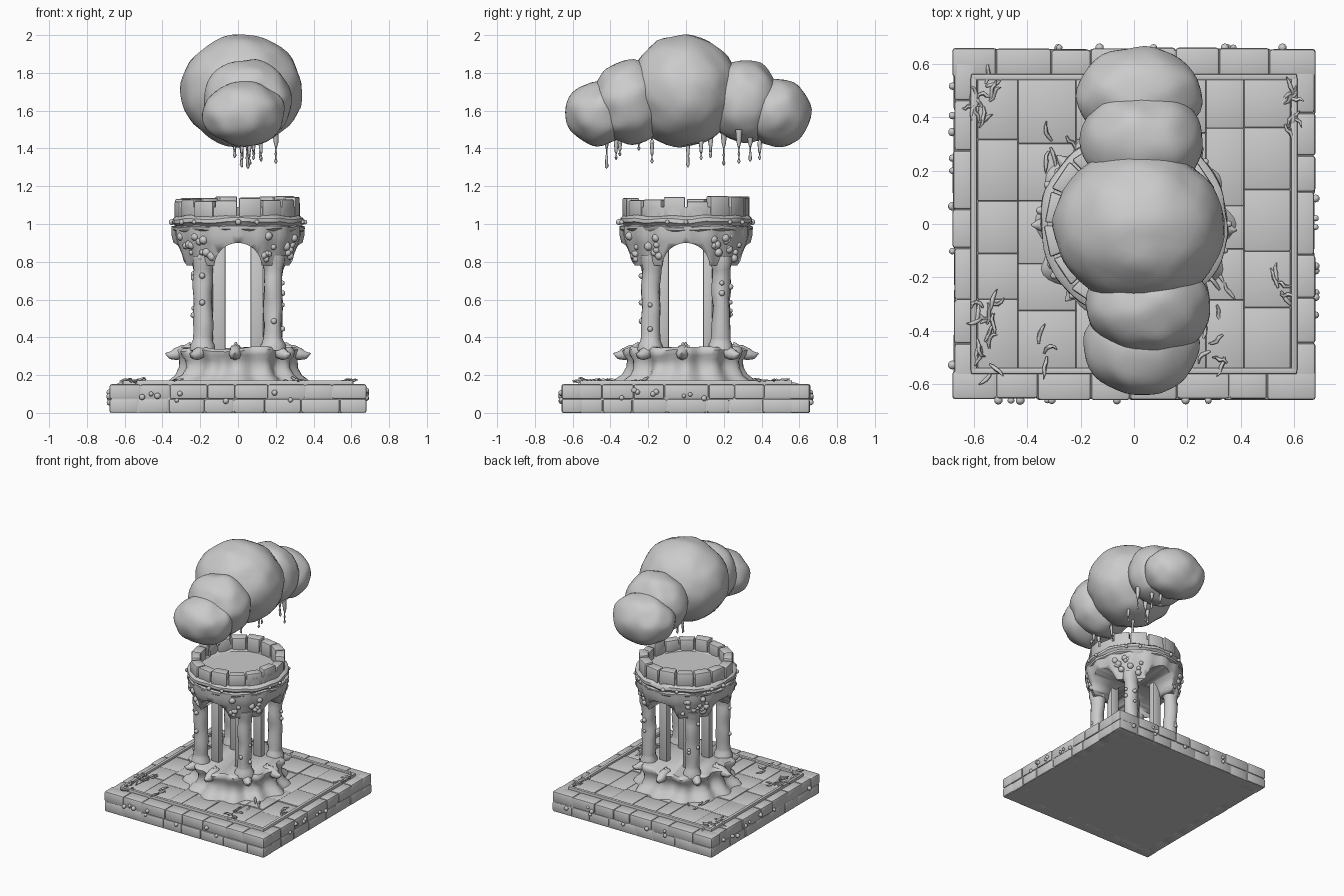
import bpy, bmesh, math, random
from mathutils import Vector, Matrix, noise

random.seed(4)
cube = bpy.data.objects.get("Cube")
if cube:
    bpy.data.objects.remove(cube)

stone = bpy.data.materials.new("pale_grey_stone")
stone.use_nodes = True
GREY = (0.6, 0.6, 0.6, 1)
stone.diffuse_color = GREY
stone.node_tree.nodes["Principled BSDF"].inputs["Base Color"].default_value = GREY


def finish(name, bm, smooth=35, rough=0.0):
    """Turn a bmesh into a shaded object, with optional weathering."""
    if rough:
        for v in bm.verts:
            v.co += noise.noise_vector(v.co * 9) * rough
    bmesh.ops.recalc_face_normals(bm, faces=bm.faces)
    mesh = bpy.data.meshes.new(name)
    bm.to_mesh(mesh)
    bm.free()
    mesh.materials.append(stone)
    ob = bpy.data.objects.new(name, mesh)
    bpy.context.collection.objects.link(ob)
    bpy.ops.object.select_all(action='DESELECT')
    ob.select_set(True)
    bpy.context.view_layer.objects.active = ob
    bpy.ops.object.shade_smooth_by_angle(angle=math.radians(smooth))
    return ob


def add_box(bm, lo, hi, bevel=0.0, turn=None):
    lo, hi = Vector(lo), Vector(hi)
    m = Matrix.Translation((lo + hi) / 2) @ Matrix.Diagonal((*(hi - lo), 1))
    made = bmesh.ops.create_cube(bm, size=1, matrix=(turn or Matrix()) @ m)
    if bevel:
        edges = {e for v in made["verts"] for e in v.link_edges}
        bmesh.ops.bevel(bm, geom=list(edges), offset=bevel, segments=2,
                        profile=0.5, affect='EDGES')


def add_lathe(bm, profile, sides=48, wave=lambda a, z: 1.0):
    """Revolve (radius, height) points; wave scales the radius by angle."""
    rings = []
    for r, z in profile:
        ring = []
        for i in range(sides):
            a = math.tau * i / sides
            k = r * wave(a, z)
            ring.append(bm.verts.new((k * math.cos(a), k * math.sin(a), z)))
        rings.append(ring)
    for low, high in zip(rings, rings[1:]):
        for i in range(sides):
            j = (i + 1) % sides
            bm.faces.new((low[i], low[j], high[j], high[i]))
    bm.faces.new(rings[0][::-1])
    bm.faces.new(rings[-1])


def add_tube(bm, points, radii, sides=6):
    """Tapered tube through points."""
    rings = []
    for i, p in enumerate(points):
        d = (points[min(i + 1, len(points) - 1)] - points[max(i - 1, 0)])
        q = d.to_track_quat('Z', 'Y')
        rings.append([bm.verts.new(p + q @ Vector((
            radii[i] * math.cos(math.tau * k / sides),
            radii[i] * math.sin(math.tau * k / sides), 0))) for k in range(sides)])
    for a, b in zip(rings, rings[1:]):
        for k in range(sides):
            n = (k + 1) % sides
            bm.faces.new((a[k], a[n], b[n], b[k]))
    bm.faces.new(rings[0][::-1])
    bm.faces.new(rings[-1])


def splits(lo, hi, step):
    """Uneven joint positions along a run of stones."""
    n = round((hi - lo) / step)
    mid = [lo + (hi - lo) * (i + random.uniform(-.2, .2)) / n for i in range(1, n)]
    return [lo] + mid + [hi]


HX, HY = 0.68, 0.66

# Slab: plain core with two courses of rounded edge stones
bm = bmesh.new()
add_box(bm, (-HX + .01, -HY + .01, 0), (HX - .01, HY - .01, .145))
finish("slab_core", bm)
bm = bmesh.new()
for z0, z1 in ((0, .075), (.073, .152)):
    for s in (-1, 1):
        xs = splits(-HX, HX, .18)
        for a, b in zip(xs, xs[1:]):
            y = sorted((s * (HY - .11), s * (HY - random.uniform(0, .008))))
            add_box(bm, (a, y[0], z0), (b, y[1], z1), .011)
        ys = splits(-HY + .05, HY - .05, .18)
        for a, b in zip(ys, ys[1:]):
            x = sorted((s * (HX - .09), s * (HX - random.uniform(0, .008))))
            add_box(bm, (x[0], a, z0), (x[1], b, z1), .011)
finish("slab_edge_stones", bm)

# Floor: paving stones inside a thin raised lip
bm = bmesh.new()
FX, FY = .585, .54
xs = splits(-FX, FX, .16)
for a, b in zip(xs, xs[1:]):
    ys = splits(-FY, FY, .2)
    for c, d in zip(ys, ys[1:]):
        add_box(bm, (a, c, .13), (b, d, .158 + random.uniform(0, .006)), .005)
finish("paving_stones", bm)
bm = bmesh.new()
for s in (-1, 1):
    add_box(bm, (-.61, s * .55 - .012, .13), (.61, s * .55 + .012, .172), .006)
    add_box(bm, (s * .6 - .012, -.55, .13), (s * .6 + .012, .55, .172), .006)
finish("floor_lip", bm)

# Plinth: waisted drum with root-like buttresses
bm = bmesh.new()
add_lathe(bm, [(.365, .15), (.345, .18), (.315, .2), (.295, .24), (.295, .28),
               (.315, .305), (.32, .33), (.305, .345)], 96,
          lambda a, z: 1 + .055 * math.cos(12 * a) + .02 * math.cos(5 * a + 1))
finish("plinth", bm, 50, .012)

# Pointed leaves curling out of the plinth rim
bm = bmesh.new()
for i in range(8):
    a = math.tau * i / 8 + random.uniform(-.08, .08)
    out = Vector((math.cos(a), math.sin(a), 0))
    add_tube(bm, [out * r + Vector((0, 0, z)) for r, z in
                  ((.24, .335), (.29, .325), (.33, .31), (.36, .305), (.385, .315))],
             [.03, .035, .032, .02, .003], 8)
    add_tube(bm, [out * r + Vector((0, 0, z)) for r, z in
                  ((.27, .32), (.265, .35), (.255, .375))], [.03, .018, .003], 8)
finish("plinth_leaves", bm, 50)

# Columns: four outer shafts with slim inner pillars
for sx, sy, name in ((1, -1, "front_left"), (-1, -1, "front_right"),
                     (1, 1, "back_left"), (-1, 1, "back_right")):
    bm = bmesh.new()
    add_lathe(bm, [(.066, .33), (.062, .36), (.052, .38)]
              + [(.05, .4 + .04 * i) for i in range(10)] + [(.058, .79), (.06, .83)], 16)
    bmesh.ops.translate(bm, verts=bm.verts, vec=(sx * .185, sy * .185, 0))
    finish(name + "_column", bm, 40, .012)
    bm = bmesh.new()
    add_box(bm, (-.034, -.024, .33), (.034, .024, .9), .008,
            Matrix.Translation((sx * .1, sy * .115, 0)))
    finish(name + "_inner_pillar", bm)

# Arcade: flared drum with crossing arches cut through
bm = bmesh.new()
add_lathe(bm, [(.295, .78), (.305, .8), (.315, .85), (.335, .9), (.345, .94), (.345, .99)], 64,
          lambda a, z: 1 + .02 * math.cos(16 * a))
arcade = finish("arcade", bm, 40)
cutters = []
for turn in (0, math.pi / 2):
    bm = bmesh.new()
    bmesh.ops.create_cone(bm, cap_ends=True, segments=32, radius1=.125, radius2=.125, depth=1,
                          matrix=Matrix.Rotation(turn, 4, 'Z') @ Matrix.Translation((0, 0, .775))
                          @ Matrix.Rotation(math.pi / 2, 4, 'X'))
    cutter = finish("arch_cutter", bm)
    cutter.hide_render = True
    mod = arcade.modifiers.new("arch", 'BOOLEAN')
    mod.operation, mod.solver, mod.object = 'DIFFERENCE', 'EXACT', cutter
    cutters.append(cutter)
bpy.context.view_layer.update()
cut = bpy.data.meshes.new_from_object(arcade.evaluated_get(bpy.context.evaluated_depsgraph_get()))
arcade.modifiers.clear()
arcade.data = cut
for c in cutters:
    bpy.data.objects.remove(c)

# Capital knobs: weathered carving over each column
bm = bmesh.new()
for q in range(4):
    for k in range(14):
        a = math.pi / 4 + q * math.pi / 2 + random.uniform(-.34, .34)
        z = random.uniform(.81, .94)
        r = .3 + (z - .8) * .28
        bmesh.ops.create_icosphere(bm, subdivisions=2, radius=random.uniform(.014, .024),
                                   matrix=Matrix.Translation((r * math.cos(a), r * math.sin(a), z)))
finish("capital_carving", bm, 60)

# Cornice and basin floor
bm = bmesh.new()
add_lathe(bm, [(.33, .955), (.35, .97), (.352, .985), (.335, .992), (.34, 1.0),
               (.352, 1.01), (.35, 1.03), (.33, 1.045), (.27, 1.05), (.255, 1.035), (.1, 1.03)], 64)
finish("cornice", bm, 40, .012)

# Crown: ring of curved stone blocks
bm = bmesh.new()
COUNT = 16
for i in range(COUNT):
    a0, a1 = (math.tau * (i + t) / COUNT for t in (.04, .96))
    top = random.uniform(1.115, 1.148)
    r1 = random.uniform(.328, .34)
    geo = []
    for z in (1.03, top):
        geo.append([bm.verts.new((r * math.cos(a), r * math.sin(a), z))
                    for r, a in ((.265, a0), (r1, a0), (r1, a1), (.265, a1))])
    low, high = geo
    bm.faces.new(low[::-1])
    bm.faces.new(high)
    for k in range(4):
        bm.faces.new((low[k], low[(k + 1) % 4], high[(k + 1) % 4], high[k]))
bmesh.ops.bevel(bm, geom=bm.edges[:], offset=.009, segments=2, profile=.5, affect='EDGES')
add_lathe(bm, [(.325, 1.03), (.325, 1.09), (.275, 1.09), (.275, 1.04)], 48)
bm.faces.ensure_lookup_table()
finish("crown_blocks", bm, 35)

# Cloud: overlapping lumps along the depth axis
for name, centre, size in (
        ("cloud_middle", (.02, -.01, 1.705), (.32, .29, .297)),
        ("cloud_front_shoulder", (.05, -.30, 1.645), (.235, .2, .225)),
        ("cloud_front_end", (.03, -.455, 1.585), (.22, .185, .168)),
        ("cloud_back_shoulder", (.03, .31, 1.65), (.235, .19, .22)),
        ("cloud_back_end", (.02, .48, 1.59), (.235, .185, .18))):
    bm = bmesh.new()
    bmesh.ops.create_icosphere(bm, subdivisions=4, radius=1,
                               matrix=Matrix.Translation(centre) @ Matrix.Diagonal((*size, 1)))
    finish(name, bm, 60, .014)

# Drips hanging below the cloud
bm = bmesh.new()
for x, y, end in ((.05, -.42, 1.29), (.02, -.37, 1.34), (.08, -.35, 1.36), (-.02, -.25, 1.39),
                  (.06, -.18, 1.32), (.02, .01, 1.3), (.12, .08, 1.34), (-.02, .13, 1.35),
                  (.06, .2, 1.31), (.2, .28, 1.32), (.12, .34, 1.33), (.08, .39, 1.34)):
    add_tube(bm, [Vector((x + random.uniform(-.004, .004), y, z))
                  for z in (1.5, 1.43, (1.42 + end) / 2, end + .012, end)],
             [.018, .012, .007, .009, .003], 8)
finish("cloud_drips", bm, 60)

# Vines: tangled tubes in the floor corners and around the plinth
bm = bmesh.new()
for cx, cy, sx, sy, n in ((-.565, .46, .03, .08, 14), (-.56, -.42, .035, .13, 16),
                          (.575, .43, .02, .07, 8), (.55, -.25, .03, .04, 5),
                          (.3, -.46, .05, .06, 5), (-.35, -.48, .06, .04, 3),
                          (-.3, .3, .06, .05, 4), (.33, -.26, .03, .05, 4)):
    for k in range(n):
        p = Vector((cx + random.uniform(-sx, sx), cy + random.uniform(-sy, sy), .165))
        a, path = random.uniform(0, math.tau), []
        for step in range(5):
            path.append(p.copy())
            a += random.uniform(-.8, .8)
            p += Vector((math.cos(a) * .015, math.sin(a) * .022, random.uniform(-.006, .008)))
        add_tube(bm, path, [.004, .007, .008, .006, .002], 6)
finish("floor_vines", bm, 60)

# Buds on slab sides, columns and cornice
bm = bmesh.new()
spots = [(s * HX, random.uniform(-.6, .6), random.uniform(.05, .12)) for s in (-1, 1) for k in range(8)]
spots += [(random.uniform(-.6, .6), s * HY, random.uniform(.05, .12)) for s in (-1, 1) for k in range(8)]
spots += [(sx * .235, sy * .19, random.uniform(.42, .76)) for sx in (-1, 1) for sy in (-1, 1) for k in range(2)]
spots += [(sx * .19, sy * .235, random.uniform(.42, .76)) for sx in (-1, 1) for sy in (-1, 1) for k in range(2)]
spots += [(.355 * math.cos(a), .355 * math.sin(a), 1.01) for a in range(0, 12)]
for p in spots:
    bmesh.ops.create_icosphere(bm, subdivisions=2, radius=random.uniform(.011, .017),
                               matrix=Matrix.Translation(p))
finish("buds", bm, 60)
